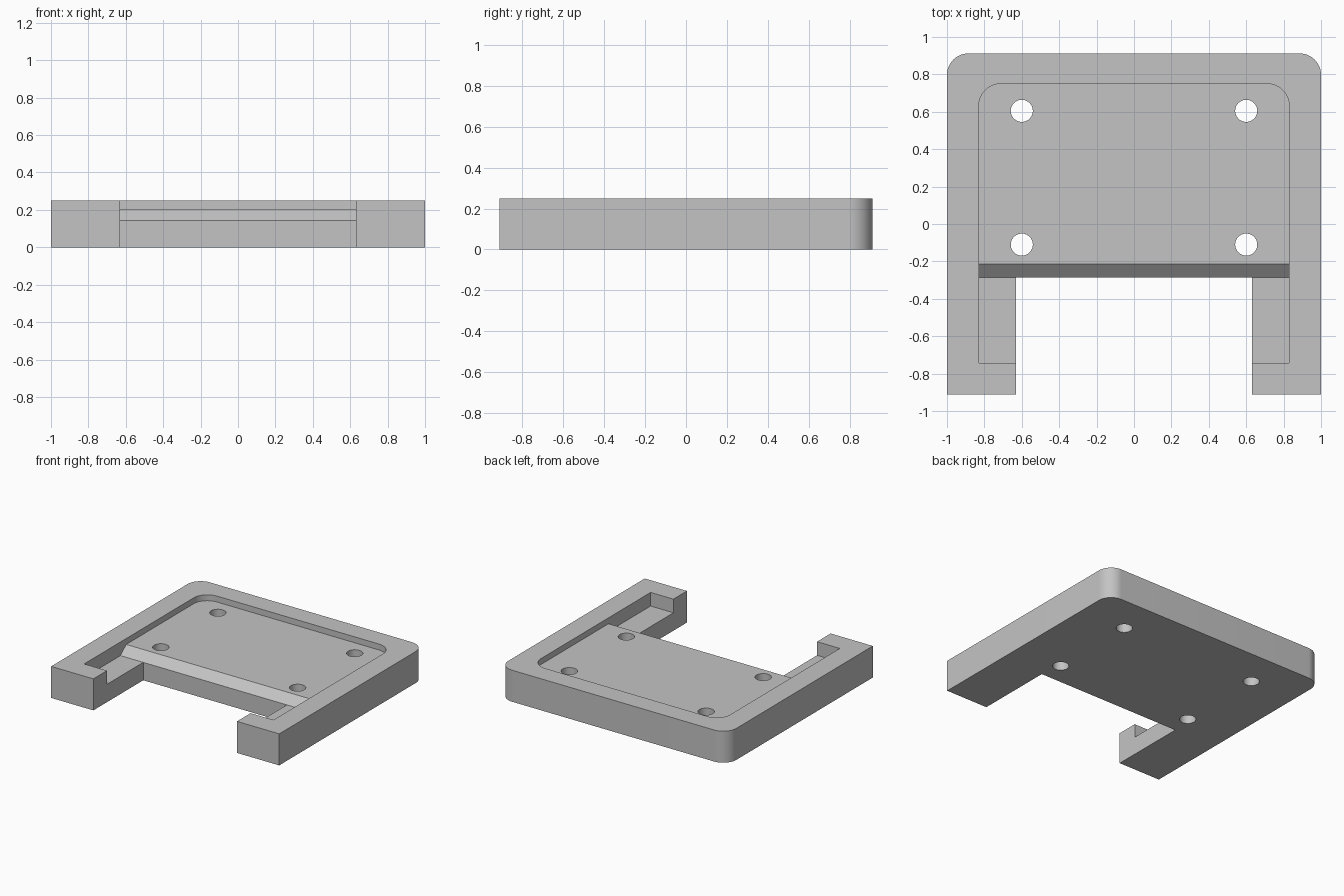
import bpy
import bmesh
import math
from mathutils import Vector

cube = bpy.data.objects.get("Cube")
if cube:
    bpy.data.objects.remove(cube, do_unlink=True)

# Main dimensions
HALF_X, HALF_Y, HEIGHT = 1.0, 0.912, 0.25
ARM_X, NOTCH_Y = 0.63, -0.287
POCKET_X, POCKET_BACK, POCKET_FRONT = 0.83, 0.75, -0.742
FLOOR, LOW_FLOOR, RAMP_Y = 0.203, 0.142, -0.215
ABOVE = 0.4

grey = bpy.data.materials.new("plain grey")
grey.use_nodes = True
colour = (0.55, 0.55, 0.55, 1)
grey.diffuse_color = colour
grey.node_tree.nodes["Principled BSDF"].inputs["Base Color"].default_value = colour


def prism(name, points, sweep, back_y, radius):
    """Sweep a flat outline, then round its upright edges at the back."""
    bm = bmesh.new()
    face = bm.faces.new([bm.verts.new(p) for p in points])
    swept = bmesh.ops.extrude_face_region(bm, geom=[face])["geom"]
    moved = [g for g in swept if isinstance(g, bmesh.types.BMVert)]
    bmesh.ops.translate(bm, verts=moved, vec=Vector(sweep))
    corners = [e for e in bm.edges
               if all(abs(v.co.y - back_y) < 1e-4 for v in e.verts)
               and abs(e.verts[0].co.z - e.verts[1].co.z) > 0.01]
    bmesh.ops.bevel(bm, geom=corners, offset=radius, segments=16,
                    profile=0.5, affect='EDGES')
    bmesh.ops.recalc_face_normals(bm, faces=bm.faces)
    mesh = bpy.data.meshes.new(name)
    bm.to_mesh(mesh)
    bm.free()
    mesh.materials.append(grey)
    obj = bpy.data.objects.new(name, mesh)
    bpy.context.collection.objects.link(obj)
    return obj


def cut(target, cutter):
    """Subtract the cutter from the target and discard it."""
    cutter.hide_render = True
    mod = target.modifiers.new("cut", 'BOOLEAN')
    mod.operation = 'DIFFERENCE'
    mod.solver = 'EXACT'
    mod.object = cutter
    bpy.context.view_layer.objects.active = target
    bpy.ops.object.modifier_apply(modifier=mod.name)
    bpy.data.objects.remove(cutter, do_unlink=True)


# U-shaped body with two forward arms
right_half = [(ARM_X, NOTCH_Y), (ARM_X, -HALF_Y), (HALF_X, -HALF_Y), (HALF_X, HALF_Y)]
outline = right_half + [(-x, y) for x, y in reversed(right_half)]
tray = prism("tray_body", [(x, y, 0) for x, y in outline],
             (0, 0, HEIGHT), HALF_Y, 0.115)

# Recess: raised floor, ramp and lower floor along the arms
section = [(POCKET_FRONT, LOW_FLOOR), (NOTCH_Y, LOW_FLOOR), (RAMP_Y, FLOOR),
           (POCKET_BACK, FLOOR), (POCKET_BACK, ABOVE), (POCKET_FRONT, ABOVE)]
cut(tray, prism("recess_cutter", [(-POCKET_X, y, z) for y, z in section],
                (2 * POCKET_X, 0, 0), POCKET_BACK, 0.12))

# Four through holes
for x in (-0.6, 0.6):
    for y in (-0.11, 0.605):
        bpy.ops.mesh.primitive_cylinder_add(vertices=48, radius=0.059, depth=1,
                                            location=(x, y, 0))
        hole = bpy.context.object
        hole.name = "hole_cutter"
        hole.data.materials.append(grey)
        cut(tray, hole)

# Smooth rounded corners and holes, crisp edges elsewhere
bpy.ops.object.select_all(action='DESELECT')
tray.select_set(True)
bpy.context.view_layer.objects.active = tray
bpy.ops.object.shade_smooth_by_angle(angle=math.radians(25))
